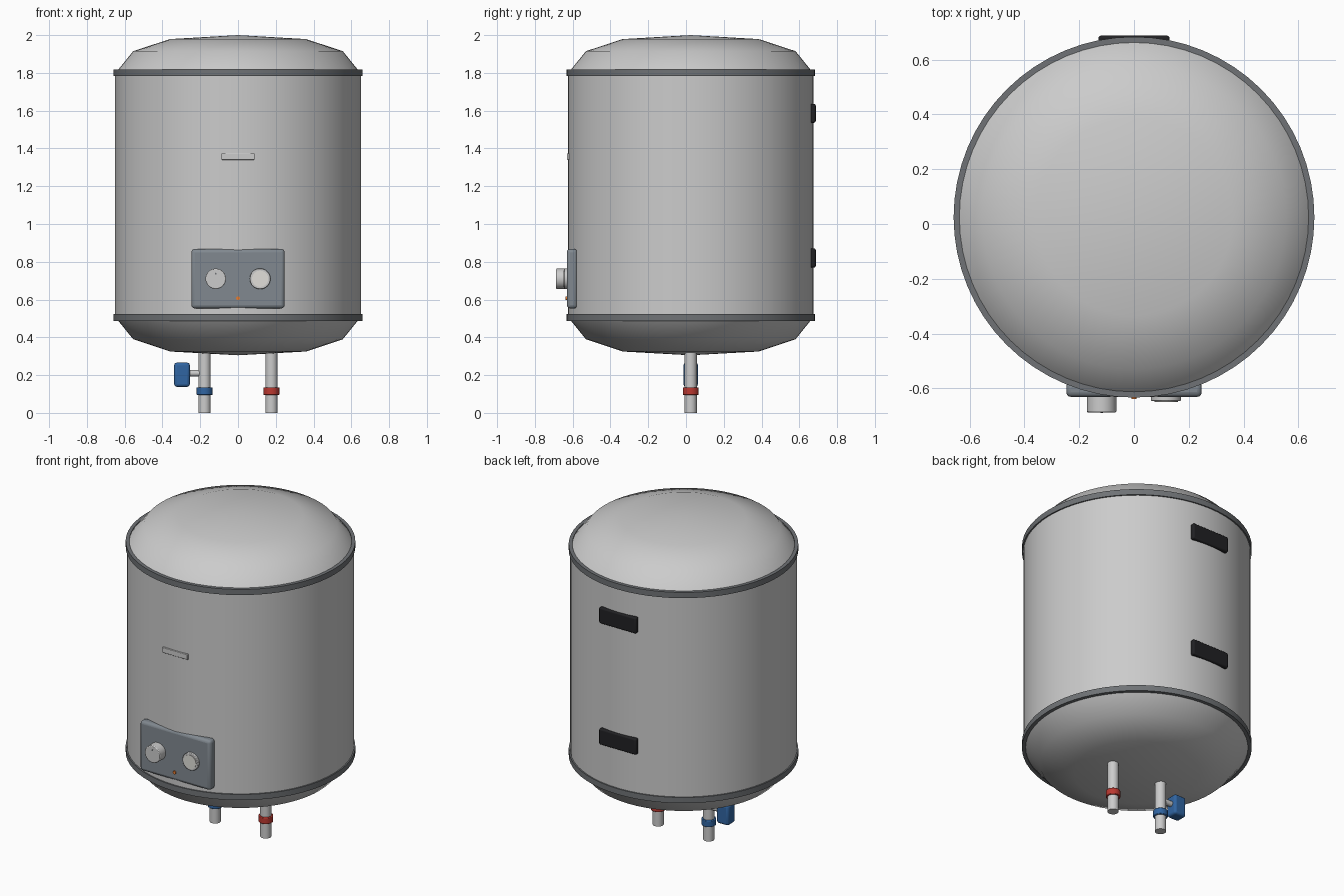
import bpy, bmesh, math

if "Cube" in bpy.data.objects:
    bpy.data.objects.remove(bpy.data.objects["Cube"])

CY = 0.025   # tank axis offset in y


def material(name, rgb):
    m = bpy.data.materials.new(name)
    m.diffuse_color = (*rgb, 1)
    m.use_nodes = True
    m.node_tree.nodes["Principled BSDF"].inputs["Base Color"].default_value = m.diffuse_color
    return m


trim = material("trim_grey", (0.16, 0.17, 0.18))
panel_grey = material("panel_grey", (0.22, 0.25, 0.28))
black = material("black", (0.015, 0.015, 0.017))
blue = material("blue", (0.03, 0.13, 0.36))
red = material("red", (0.5, 0.04, 0.03))
orange = material("orange", (0.8, 0.2, 0.03))
pale = material("pale", (0.75, 0.74, 0.7))


def finish(ob, name, mat=None, angle=40):
    ob.name = ob.data.name = name
    if mat:
        ob.data.materials.append(mat)
    bpy.ops.object.select_all(action='DESELECT')
    bpy.context.view_layer.objects.active = ob
    ob.select_set(True)
    bpy.ops.object.shade_smooth_by_angle(angle=math.radians(angle))
    return ob


def lathe(name, profile, mat=None, steps=64, closed=False):
    """Revolve (radius, z) points round the tank axis."""
    bm = bmesh.new()
    vs = [bm.verts.new((r, 0, z)) for r, z in profile]
    es = [bm.edges.new(p) for p in zip(vs, vs[1:])]
    if closed:
        es.append(bm.edges.new((vs[-1], vs[0])))
    bmesh.ops.spin(bm, geom=vs + es, axis=(0, 0, 1), cent=(0, 0, 0),
                   angle=math.tau, steps=steps, use_duplicate=False)
    bmesh.ops.remove_doubles(bm, verts=bm.verts, dist=1e-4)
    bmesh.ops.recalc_face_normals(bm, faces=bm.faces)
    me = bpy.data.meshes.new(name)
    bm.to_mesh(me)
    bm.free()
    ob = bpy.data.objects.new(name, me)
    bpy.context.collection.objects.link(ob)
    ob.location = (0, CY, 0)
    return finish(ob, name, mat)


def add_bevel(ob, width, segments):
    if width:
        b = ob.modifiers.new("bevel", 'BEVEL')
        b.width, b.segments, b.limit_method = width, segments, 'ANGLE'


def box(name, lo, hi, mat=None, bevel=0.0, segments=3):
    bpy.ops.mesh.primitive_cube_add(size=1, location=[(a + b) / 2 for a, b in zip(lo, hi)])
    ob = bpy.context.object
    ob.scale = [b - a for a, b in zip(lo, hi)]
    bpy.ops.object.transform_apply(location=False, rotation=False, scale=True)
    add_bevel(ob, bevel, segments)
    return finish(ob, name, mat)


def rod(name, axis, start, length, r, mat=None, bevel=0.0, verts=32):
    """Cylinder running from start along +x, -y or +z."""
    rot = {'x': (0, math.pi / 2, 0), 'y': (math.pi / 2, 0, 0), 'z': (0, 0, 0)}[axis]
    d = {'x': (1, 0, 0), 'y': (0, -1, 0), 'z': (0, 0, 1)}[axis]
    loc = [s + k * length / 2 for s, k in zip(start, d)]
    bpy.ops.mesh.primitive_cylinder_add(vertices=verts, radius=r, depth=length,
                                        location=loc, rotation=rot)
    ob = bpy.context.object
    add_bevel(ob, bevel, 2)
    return finish(ob, name, mat)


# Tank shell and domed ends
lathe("tank_body", [(0, 0.495), (0.65, 0.495), (0.65, 1.81), (0, 1.81)])
lathe("top_dome", [(0, 2.0), (0.36, 1.979), (0.555, 1.915), (0.64, 1.81)])
lathe("bottom_dome", [(0, 0.305), (0.36, 0.325), (0.555, 0.39), (0.64, 0.495)])

# Trim bands round both seams
for name, z in (("top_band", 1.783), ("bottom_band", 0.487)):
    lathe(name, [(0.637, z), (0.658, z), (0.658, z + 0.036), (0.637, z + 0.036)],
          trim, closed=True)

# Control panel with knob, gauge and lamp
box("control_panel", (-0.247, -0.631, 0.553), (0.247, -0.575, 0.868), panel_grey, 0.018)
rod("thermostat_knob", 'y', (-0.118, -0.62, 0.71), 0.067, 0.054, None, 0.004)
rod("knob_marker", 'y', (-0.118, -0.68, 0.737), 0.009, 0.005, trim, verts=12)
rod("gauge_bezel", 'y', (0.117, -0.62, 0.71), 0.025, 0.055, None, 0.003)
rod("gauge_face", 'y', (0.117, -0.63, 0.71), 0.019, 0.043, pale)
rod("indicator_lamp", 'y', (0, -0.62, 0.607), 0.018, 0.01, orange, verts=16)

# Blank plate on the front
box("front_plate", (-0.088, -0.631, 1.34), (0.088, -0.605, 1.374), None, 0.003, 2)

# Wall brackets on the back
for name, z in (("lower_wall_bracket", 0.82), ("upper_wall_bracket", 1.586)):
    box(name, (-0.13, 0.655, z - 0.05), (0.13, 0.687, z + 0.05), black, 0.009)

# Water pipes with coloured collars
for side, x, mat in (("cold", -0.177, blue), ("hot", 0.177, red)):
    rod(side + "_pipe", 'z', (x, CY, 0), 0.36, 0.032)
    rod(side + "_collar", 'z', (x, CY, 0.095), 0.04, 0.042, mat, 0.003)

# Safety valve on the cold pipe
rod("valve_stem", 'x', (-0.27, CY, 0.21), 0.09, 0.017, verts=20)
box("valve_body", (-0.338, CY - 0.038, 0.138), (-0.255, CY + 0.038, 0.266), blue, 0.014)
